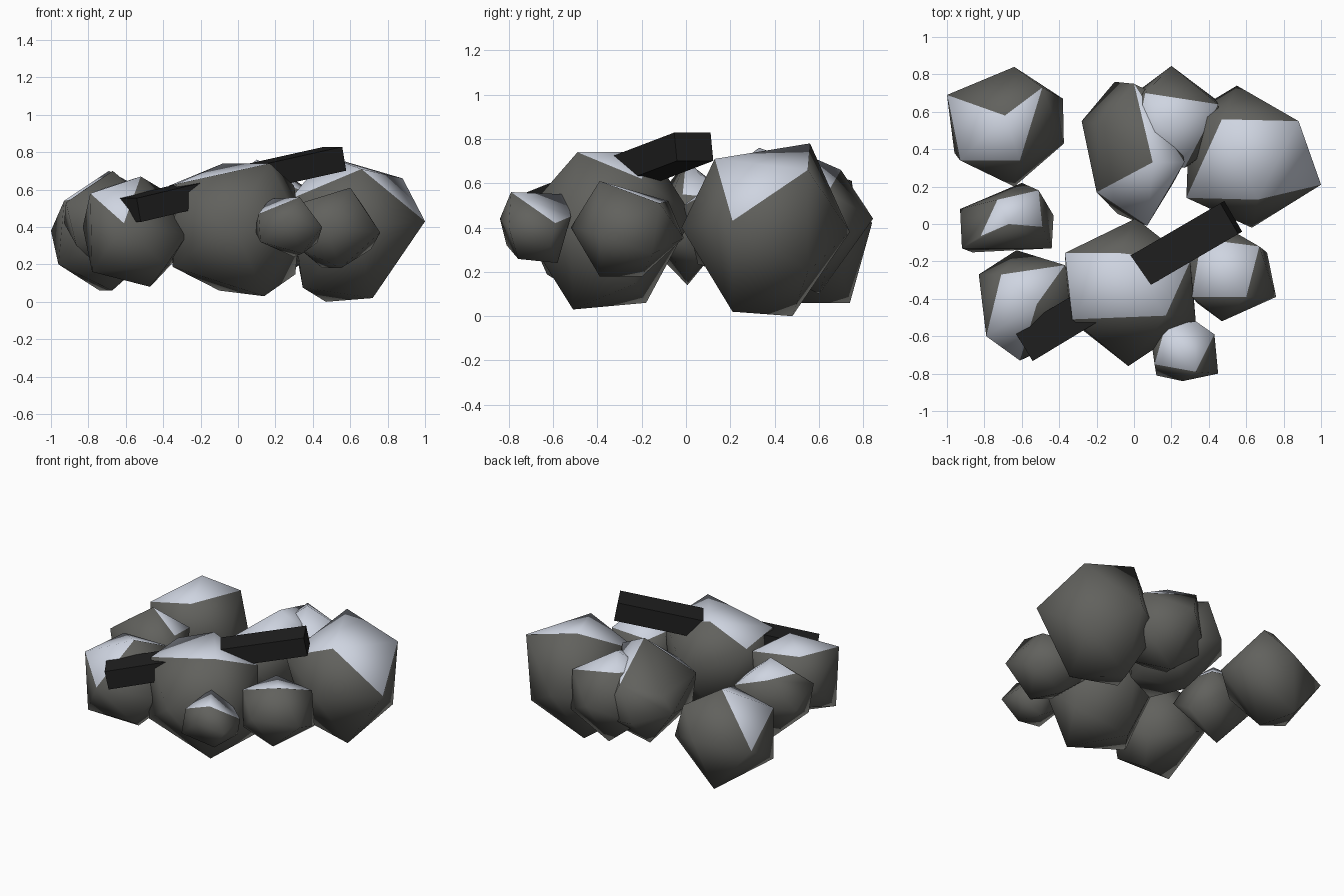
import bpy, bmesh
from mathutils import Vector, Matrix

default_cube = bpy.data.objects.get("Cube")
if default_cube:
    bpy.data.objects.remove(default_cube, do_unlink=True)


def make_material(name, colour):
    mat = bpy.data.materials.new(name)
    mat.use_nodes = True
    mat.diffuse_color = (*colour, 1)
    shader = mat.node_tree.nodes["Principled BSDF"]
    shader.inputs["Base Color"].default_value = (*colour, 1)
    shader.inputs["Roughness"].default_value = 0.9
    return mat


stone = make_material("grey stone", (.12, .12, .11))
snow = make_material("pale snow", (.62, .66, .75))
charcoal = make_material("charred wood", (.014, .014, .014))


def link_mesh(name, bm, materials):
    mesh = bpy.data.meshes.new(name)
    bm.to_mesh(mesh)
    bm.free()
    for mat in materials:
        mesh.materials.append(mat)
    obj = bpy.data.objects.new(name, mesh)
    bpy.context.collection.objects.link(obj)
    return obj


def icosahedron(edge_start, edge_end):
    """Twelve corners, turned so that one edge lies under the two given directions."""
    golden = (1 + 5 ** .5) / 2
    up = (edge_start.normalized() + edge_end.normalized()).normalized()
    along = edge_end - edge_start
    along = (along - up * along.dot(up)).normalized()
    turn = Matrix((along.cross(up), along, up)).transposed()
    corners = []
    for s in (-1, 1):
        for t in (-golden, golden):
            corners += [turn @ Vector(p) for p in ((0, s, t), (s, t, 0), (t, 0, s))]
    return corners


def rock(name, low, high, cap, base=()):
    """Chipped boulder filling a box; cap lists its snowy corners, base other known corners."""
    low, high = Vector(low), Vector(high)
    centre, size = (low + high) / 2, high - low
    cap, base = [Vector(p) for p in cap], [Vector(p) for p in base]
    corners = icosahedron(cap[0] - centre, cap[1] - centre)

    # Stretch the boulder to its box
    for axis in range(3):
        reach = max(abs(c[axis]) for c in corners)
        for c in corners:
            c[axis] = centre[axis] + c[axis] * size[axis] / (2 * reach)

    # Chip the nearest corners to the chosen places
    for point in cap + base:
        corners.remove(min(corners, key=lambda c: (c - point).length))
    for c in corners:
        c.z = min(c.z, centre.z + size.z * .1)

    bm = bmesh.new()
    for p in cap + base + corners:
        bm.verts.new(p)
    hull = bmesh.ops.convex_hull(bm, input=bm.verts[:])
    spare = set(hull["geom_interior"]) | set(hull["geom_unused"])
    bmesh.ops.delete(bm, geom=[g for g in spare if isinstance(g, bmesh.types.BMVert)],
                     context="VERTS")
    bmesh.ops.recalc_face_normals(bm, faces=bm.faces[:])
    bm.normal_update()

    # Snow rests on the faces between the cap corners
    for face in bm.faces:
        on_cap = all(min((v.co - p).length for p in cap) < .001 for v in face.verts)
        face.material_index = int(on_cap and face.normal.z > .45)
        face.smooth = True
    return link_mesh(name, bm, (stone, snow))


def log(name, start, end, width, height):
    """Square beam running between two end centres."""
    start, end = Vector(start), Vector(end)
    along = (end - start).normalized()
    side = Vector((0, 0, 1)).cross(along).normalized()
    turn = Matrix((along, side, along.cross(side))).transposed().to_4x4()
    bm = bmesh.new()
    bmesh.ops.create_cube(bm, size=1)
    bmesh.ops.scale(bm, vec=((end - start).length, width, height), verts=bm.verts[:])
    bmesh.ops.transform(bm, matrix=Matrix.Translation((start + end) / 2) @ turn,
                        verts=bm.verts[:])
    return link_mesh(name, bm, (charcoal,))


# Large boulders
rock("back_left_boulder", (.27, -.03, 0), (1, .74, .78),
     [(.66, .13, .71), (.47, .56, .78), (.88, .55, .66), (.28, .14, .55), (1, .21, .43)],
     [(.84, .55, .2), (.55, .74, .38), (.63, -.02, .4), (.72, .21, .02), (.47, .48, 0)])
rock("front_boulder", (-.36, -.76, .03), (.34, .03, .745),
     [(-.33, -.51, .63), (-.08, -.155, .74), (.17, -.49, .74), (-.37, -.155, .62),
      (.3, -.2, .62)],
     [(-.03, -.76, .43), (.01, .03, .45), (.33, -.52, .42), (.14, -.51, .03),
      (-.1, -.18, .06)])
rock("back_middle_boulder", (-.28, -.01, .1), (.3, .76, .76),
     [(.1, .33, .76), (-.2, .17, .53), (.27, .33, .68), (0, .75, .61), (.07, -.01, .5)],
     [(-.28, .55, .4)])
rock("back_inner_boulder", (-.06, .24, .1), (.46, .845, .73),
     [(.17, .54, .73), (.06, .7, .66), (.45, .64, .56), (.27, .3, .62), (0, .4, .58)],
     [(.2, .845, .44)])
rock("back_right_boulder", (-1, .2, .06), (-.375, .84, .7),
     [(-.69, .58, .7), (-.93, .34, .54), (-.49, .73, .59), (-.61, .34, .61), (-1, .69, .38)],
     [(-.74, .74, .06), (-.96, .38, .2), (-.64, .84, .42), (-.38, .67, .32),
      (-.375, .43, .38), (-.64, .2, .36)])

# Smaller stones
rock("right_stone", (-.93, -.21, .14), (-.43, .22, .7),
     [(-.67, 0, .7), (-.51, .18, .53), (-.82, -.065, .6), (-.73, .13, .6),
      (-.49, -.015, .55)],
     [(-.92, -.13, .53), (-.93, .08, .42), (-.44, -.13, .4), (-.6, .22, .4)])
rock("front_right_stone", (-.83, -.74, .08), (-.27, -.14, .66),
     [(-.52, -.43, .67), (-.71, -.27, .61), (-.79, -.6, .58), (-.37, -.22, .58),
      (-.61, -.73, .42)],
     [(-.27, -.54, .36), (-.47, -.45, .08), (-.83, -.27, .4), (-.78, -.58, .16)])
rock("left_stone", (.25, -.52, .18), (.76, -.01, .61),
     [(.6, -.39, .61), (.36, -.08, .52), (.31, -.39, .52), (.67, -.12, .51)],
     [(.76, -.39, .37), (.47, -.52, .4), (.55, -.39, .18)])
rock("front_left_stone", (.09, -.84, .24), (.45, -.52, .565),
     [(.33, -.79, .56), (.17, -.54, .55), (.11, -.75, .47), (.43, -.59, .42),
      (.33, -.52, .45)],
     [(.26, -.84, .44), (.45, -.8, .4), (.12, -.81, .32), (.3, -.58, .24)])

# Charred logs resting on the stones
log("upper_log", (-.02, -.28, .645), (.52, .035, .765), .19, .13)
log("lower_log", (-.58, -.645, .49), (-.1, -.355, .605), .19, .13)
